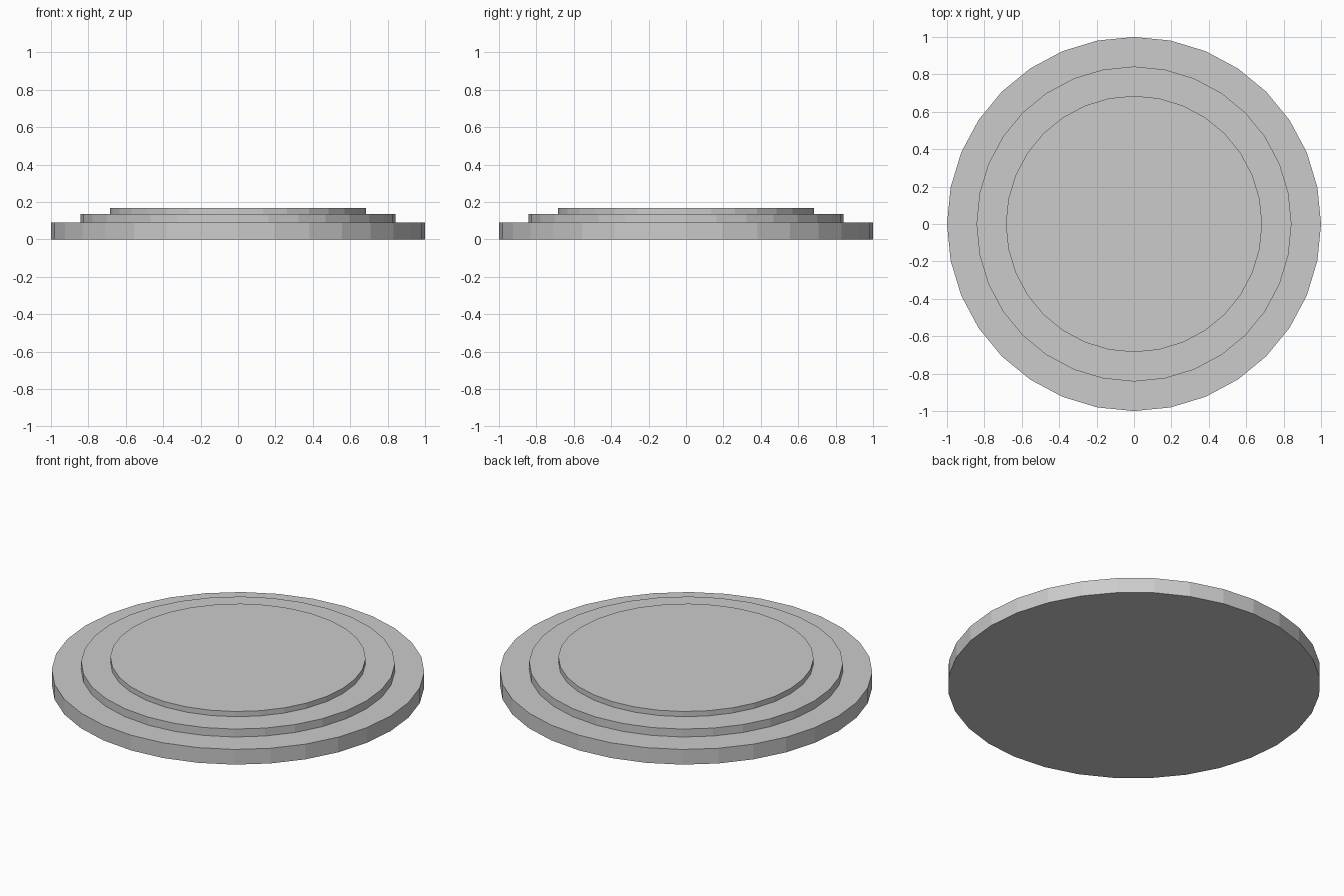
import bpy

if "Cube" in bpy.data.objects:
    bpy.data.objects.remove(bpy.data.objects["Cube"])

SIDES = 32


def disc(name, radius, z0, z1):
    bpy.ops.mesh.primitive_cylinder_add(
        vertices=SIDES, radius=radius, depth=z1 - z0,
        location=(0, 0, (z0 + z1) / 2))
    obj = bpy.context.object
    obj.name = name
    return obj


# Three stacked flat-shaded discs forming a stepped round plinth
tiers = [
    ("base_tier", 1.0, 0.0, 0.09),
    ("middle_tier", 0.842, 0.09, 0.137),
    ("top_tier", 0.685, 0.137, 0.168),
]
for tier in tiers:
    disc(*tier)
